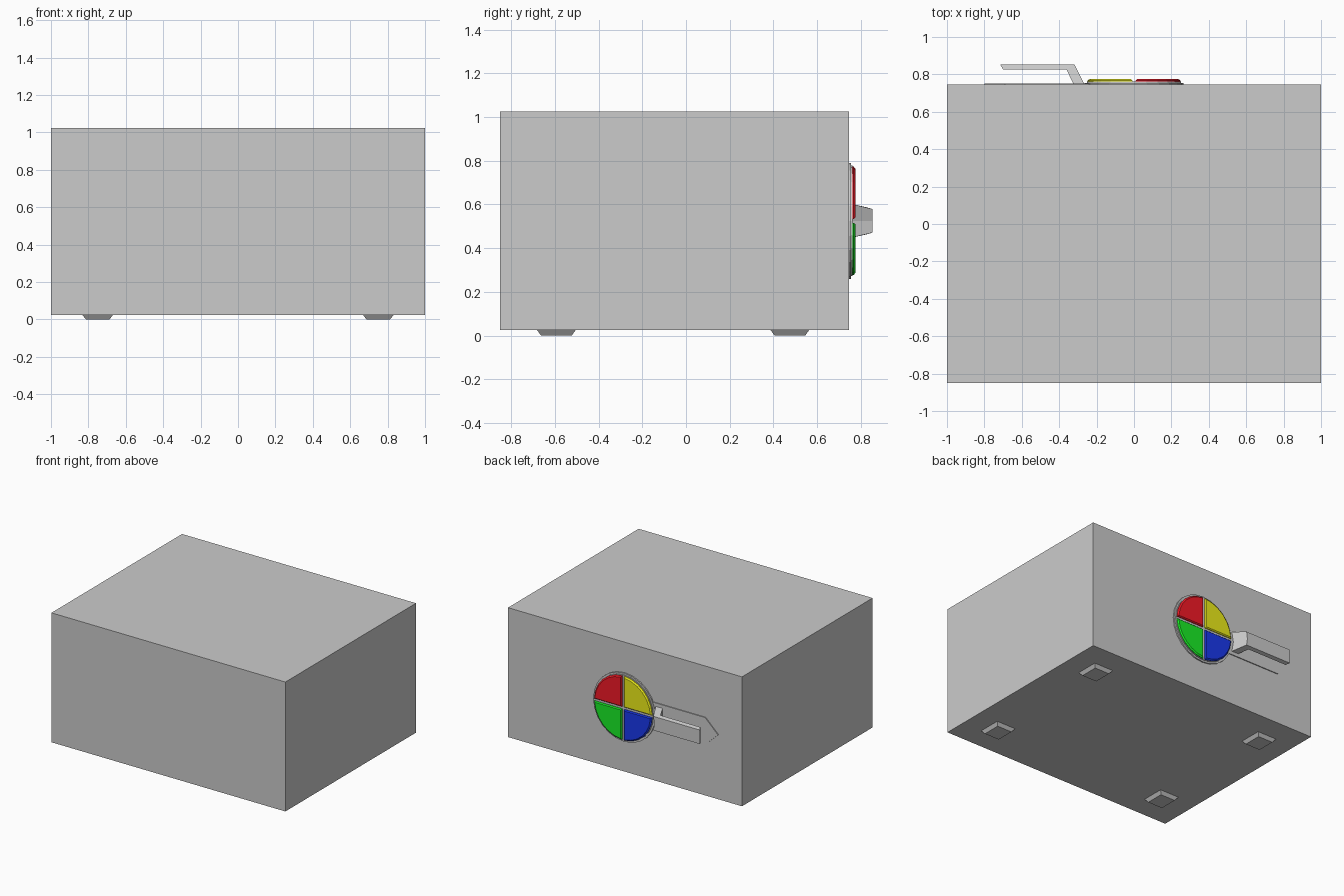
import bpy, bmesh
from math import sin, cos, asin, pi

if "Cube" in bpy.data.objects:
    bpy.data.objects.remove(bpy.data.objects["Cube"])

CZ = 0.525      # height of the dial centre
BACK = 0.745    # rear face of the case


def loft(name, rings, color=None):
    """Join equal-length rings of points with side faces and cap both ends."""
    bm = bmesh.new()
    loops = [[bm.verts.new(p) for p in ring] for ring in rings]
    n = len(loops[0])
    for a, b in zip(loops, loops[1:]):
        for i in range(n):
            j = (i + 1) % n
            bm.faces.new((a[i], a[j], b[j], b[i]))
    bm.faces.new(loops[0])
    bm.faces.new(loops[-1])
    bmesh.ops.recalc_face_normals(bm, faces=bm.faces)
    me = bpy.data.meshes.new(name)
    bm.to_mesh(me)
    bm.free()
    ob = bpy.data.objects.new(name, me)
    bpy.context.collection.objects.link(ob)
    if color:
        mat = bpy.data.materials.new(name + "_color")
        mat.diffuse_color = (*color, 1)
        mat.use_nodes = True
        mat.node_tree.nodes["Principled BSDF"].inputs["Base Color"].default_value = mat.diffuse_color
        me.materials.append(mat)
    return ob


def rect(cx, cy, hx, hy, z):
    return [(cx + sx * hx, cy + sy * hy, z)
            for sx, sy in ((-1, -1), (1, -1), (1, 1), (-1, 1))]


def on_back(pts, y):
    return [(x, y, CZ + z) for x, z in pts]


def circle(r, n=24):
    return [(r * cos(2 * pi * i / n), r * sin(2 * pi * i / n)) for i in range(n)]


def quarter(r, gap, sx, sz, n=6):
    """Quarter-disc outline set back from both axes by gap."""
    a0 = asin(gap / r)
    pts = [(gap, gap)]
    for i in range(n + 1):
        a = a0 + (pi / 2 - 2 * a0) * i / n
        pts.append((r * cos(a), r * sin(a)))
    return [(sx * x, sz * z) for x, z in pts]


# Case
loft("case", [rect(0, -0.0525, 1, 0.7975, 0.025), rect(0, -0.0525, 1, 0.7975, 1.025)])

# Tapered feet
for x in (-0.75, 0.75):
    for y in (-0.593, 0.475):
        loft("foot", [rect(x, y, 0.082, 0.088, 0.025), rect(x, y, 0.063, 0.07, 0)])

# Pointed back plate under the handle
arrow = [(-0.2, -0.105), (-0.69, -0.105), (-0.8, 0), (-0.69, 0.105), (-0.2, 0.105)]
loft("pointer_plate", [on_back(arrow, BACK - 0.005), on_back(arrow, 0.752)])

# Stepped dial disc
loft("dial", [on_back(circle(r), y) for r, y in
              ((0.265, BACK - 0.005), (0.265, 0.755), (0.252, 0.755), (0.252, 0.762))])

# Four coloured bevelled quarters
for name, sx, sz, col in (("red_quarter", 1, 1, (0.9, 0.01, 0.02)),
                          ("yellow_quarter", -1, 1, (0.85, 0.85, 0.01)),
                          ("green_quarter", 1, -1, (0.01, 0.85, 0.02)),
                          ("blue_quarter", -1, -1, (0.01, 0.04, 0.85))):
    loft(name, [on_back(quarter(r, g, sx, sz), y) for r, g, y in
                ((0.248, 0.009, 0.755), (0.248, 0.009, 0.767), (0.238, 0.016, 0.775))], col)

# Bent handle, tapering outward, with a concave riser that follows the dial
def section(xo, yo, ho, xi, yi, hi, dip):
    return [(xo, yo, CZ - ho), (xo - dip, yo, CZ), (xo, yo, CZ + ho),
            (xi, yi, CZ + hi), (xi, yi, CZ), (xi, yi, CZ - hi)]


loft("handle", [section(-0.267, 0.750, 0.079, -0.325, 0.750, 0.079, 0.014),
                section(-0.318, 0.853, 0.054, -0.360, 0.825, 0.062, 0.008),
                section(-0.715, 0.853, 0.054, -0.700, 0.825, 0.062, 0)])
